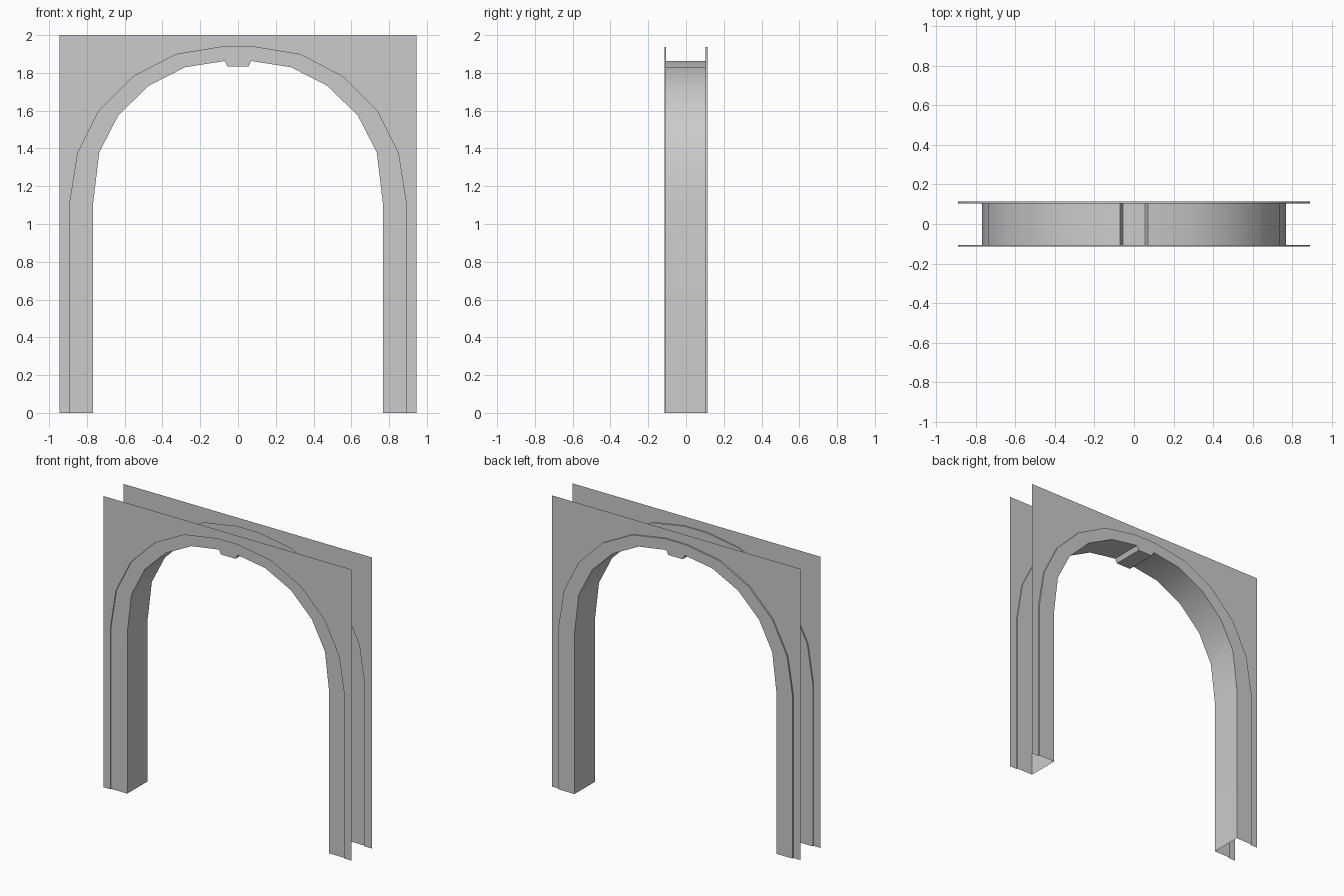
import bpy
import math

cube = bpy.data.objects.get("Cube")
if cube:
    bpy.data.objects.remove(cube, do_unlink=True)

grey = bpy.data.materials.new("plain_grey")
grey.use_nodes = True
grey.diffuse_color = (0.6, 0.6, 0.6, 1)
grey.node_tree.nodes["Principled BSDF"].inputs["Base Color"].default_value = (0.6, 0.6, 0.6, 1)

HALF_WIDTH, HEIGHT = 0.944, 2.0

# Half profiles (x, z) from the floor to the crown
INNER = [(0.767, 0), (0.767, 1.11), (0.735, 1.378), (0.635, 1.573), (0.476, 1.73),
         (0.28, 1.83), (0.07, 1.863), (0.055, 1.833)]
OUTER = [(0.89, 0), (0.89, 1.113), (0.848, 1.377), (0.736, 1.6), (0.556, 1.78),
         (0.33, 1.897), (0.082, 1.938), (0.055, 1.938)]


def full(half):
    """Mirror a half profile into a whole arch running from left to right."""
    return half + [(-x, z) for x, z in reversed(half)]


def at_depth(profile, y):
    return [(x, y, z) for x, z in profile]


def make(name, verts, faces):
    mesh = bpy.data.meshes.new(name)
    mesh.from_pydata(verts, [], faces)
    mesh.materials.append(grey)
    obj = bpy.data.objects.new(name, mesh)
    bpy.context.collection.objects.link(obj)
    bpy.ops.object.select_all(action="DESELECT")
    obj.select_set(True)
    bpy.context.view_layer.objects.active = obj
    bpy.ops.object.shade_smooth_by_angle(angle=math.radians(30))
    return obj


def loft(name, rows, flip=False):
    """Join rows of equal length with strips of quads."""
    n = len(rows[0])
    faces = []
    for r in range(len(rows) - 1):
        for i in range(n - 1):
            a, b = r * n + i, (r + 1) * n + i
            quad = (a, a + 1, b + 1, b)
            faces.append(quad[::-1] if flip else quad)
    make(name, sum(rows, []), faces)


inner, outer = full(INNER), full(OUTER)
frame = [(-HALF_WIDTH, 0), (-HALF_WIDTH, HEIGHT), (HALF_WIDTH, HEIGHT), (HALF_WIDTH, 0)]

# Wall sheets with raised or sunken arch trim
for side, wall_y, trim_y, flip in (("front", -0.114, -0.106, False),
                                   ("back", 0.104, 0.114, True)):
    outline = at_depth(outer + frame, wall_y)
    order = list(range(len(outline)))
    make(side + "_wall", outline, [order if flip else order[::-1]])
    loft(side + "_trim", [at_depth(outer, wall_y), at_depth(outer, trim_y),
                          at_depth(inner, trim_y)], not flip)

# Lining of the opening, with the small keystone drop at the crown
loft("arch_lining", [at_depth(inner, -0.106), at_depth(inner, 0.114)], True)
